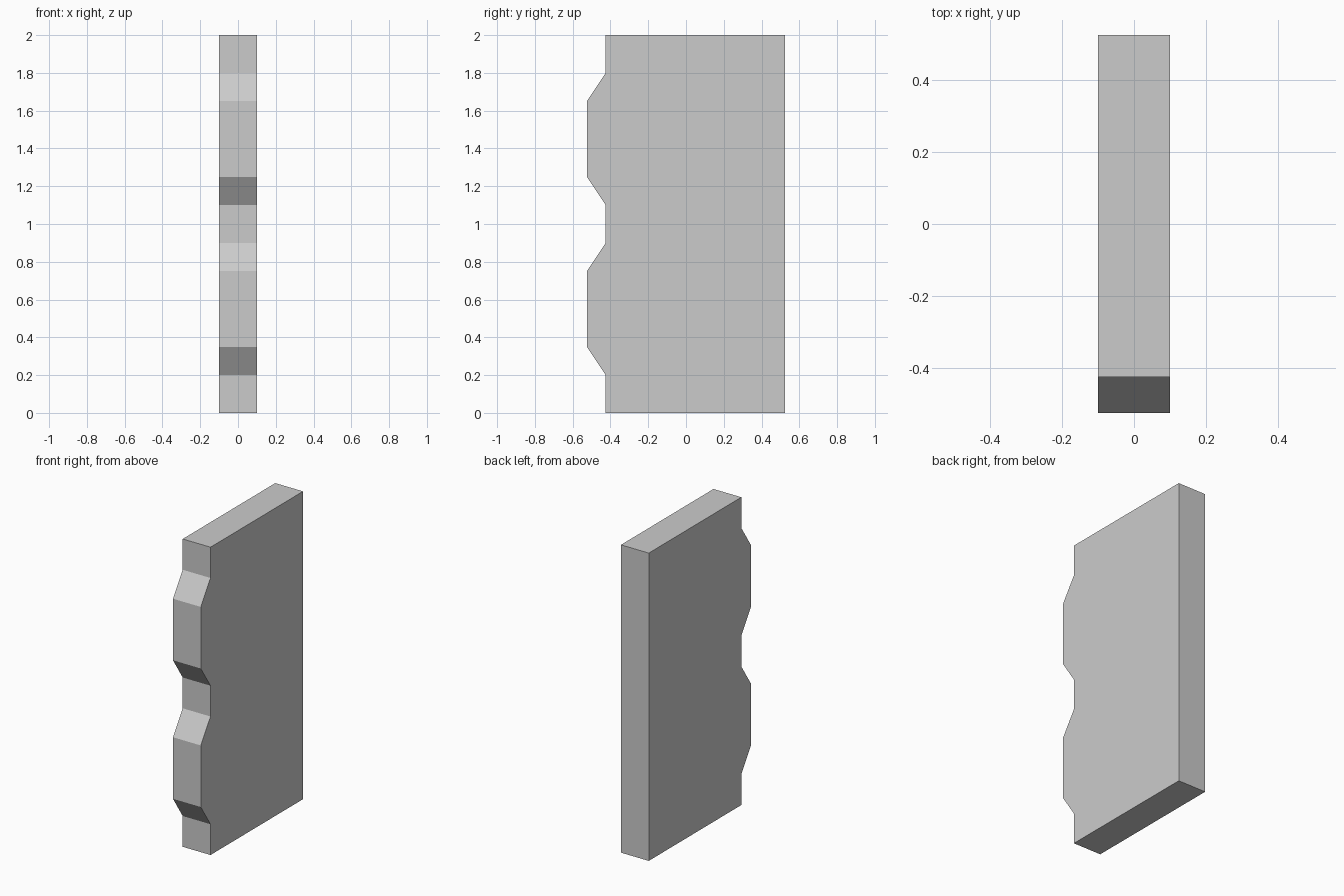
import bpy, bmesh

if "Cube" in bpy.data.objects:
    bpy.data.objects.remove(bpy.data.objects["Cube"])

HALF_T = 0.1      # half thickness in x
BACK = 0.525      # flat rear edge
VALLEY = -0.425   # recessed front edge
CREST = -0.525    # raised front edge

# Side profile (y, z): flat back, two bevelled bumps on the front edge
profile = [(BACK, 0), (BACK, 2), (VALLEY, 2)]
for base in (1.1, 0.2):
    profile += [(VALLEY, base + 0.7), (CREST, base + 0.55),
                (CREST, base + 0.15), (VALLEY, base)]
profile.append((VALLEY, 0))

# Extrude the profile across the thickness
bm = bmesh.new()
face = bm.faces.new([bm.verts.new((-HALF_T, y, z)) for y, z in profile])
ext = bmesh.ops.extrude_face_region(bm, geom=[face], use_keep_orig=True)
moved = [g for g in ext["geom"] if isinstance(g, bmesh.types.BMVert)]
bmesh.ops.translate(bm, verts=moved, vec=(2 * HALF_T, 0, 0))
bmesh.ops.recalc_face_normals(bm, faces=bm.faces[:])

mesh = bpy.data.meshes.new("notched_panel")
bm.to_mesh(mesh)
bm.free()
panel = bpy.data.objects.new("notched_panel", mesh)
bpy.context.collection.objects.link(panel)
